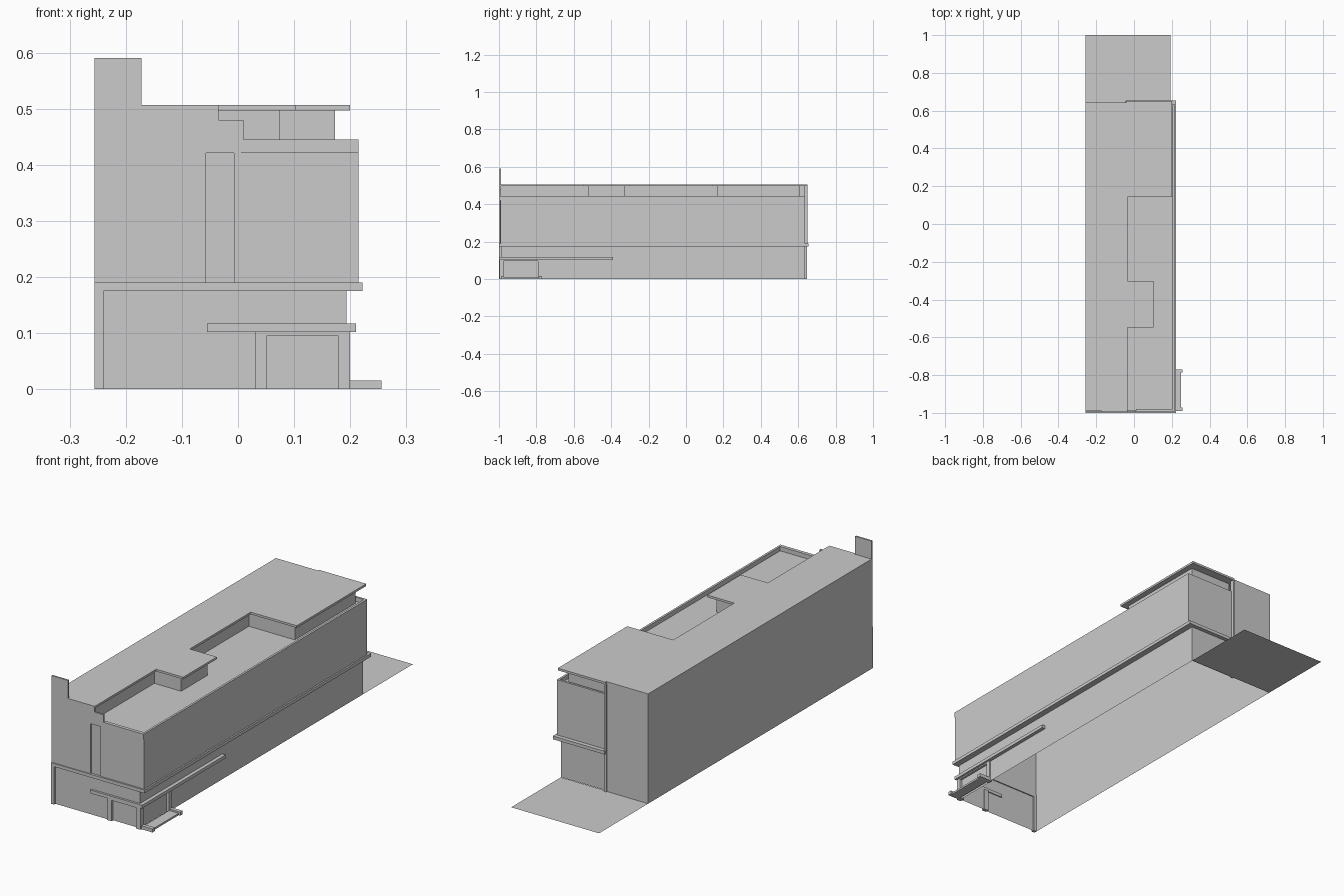
import bpy, bmesh

L, R = -0.256, 0.215          # left wall / upper right wall
F, B = -0.996, 0.642          # front facade / rear wall


def make(name, verts, faces):
    me = bpy.data.meshes.new(name)
    me.from_pydata(verts, [], faces)
    bm = bmesh.new()
    bm.from_mesh(me)
    bmesh.ops.recalc_face_normals(bm, faces=bm.faces)
    bm.to_mesh(me)
    bm.free()
    ob = bpy.data.objects.new(name, me)
    bpy.context.collection.objects.link(ob)
    return ob


def place(p, q, h, axis):
    return (p, q, h) if axis == 'z' else (p, h, q)


def prism(name, outline, h0, h1, axis='z'):
    """Solid made from a closed outline in xy (axis z) or xz (axis y)."""
    n = len(outline)
    verts = [place(p, q, h, axis) for h in (h0, h1) for p, q in outline]
    faces = [tuple(range(n)), tuple(range(2 * n - 1, n - 1, -1))]
    faces += [(i, (i + 1) % n, n + (i + 1) % n, n + i) for i in range(n)]
    return make(name, verts, faces)


def box(name, x0, x1, y0, y1, z0, z1):
    return prism(name, [(x0, y0), (x1, y0), (x1, y1), (x0, y1)], z0, z1)


def walls(name, path, z0, z1):
    """Open run of upright wall faces following a plan path."""
    n = len(path)
    verts = [(x, y, z) for z in (z0, z1) for x, y in path]
    return make(name, verts, [(i, i + 1, n + i + 1, n + i) for i in range(n - 1)])


def flat(name, x0, x1, y0, y1, z):
    return make(name, [(x0, y0, z), (x1, y0, z), (x1, y1, z), (x0, y1, z)], [(0, 1, 2, 3)])


# Left and rear shell, open underneath
walls("left_and_rear_wall", [(L, F), (L, B), (-0.043, B), (-0.043, 0.636)], 0, 0.507)

# Ground floor walls, with a corner left free for the entrance
walls("ground_floor_side_wall", [(-0.043, 0.636), (0.193, 0.636), (0.193, -0.77)], 0, 0.18)
walls("ground_floor_front_wall", [(-0.24, -0.99), (0.03, -0.99)], 0, 0.18)
walls("entrance_upper_wall", [(0.03, -0.99), (0.193, -0.99), (0.193, -0.77)], 0.1, 0.18)

# Upper floor walls
walls("upper_floor_wall", [(0.005, -0.992), (R, -0.992), (R, 0.636), (-0.043, 0.636)], 0.19, 0.445)

# Front facade with stepped top and chimney-like fin
prism("front_facade", [(L, 0.19), (-0.057, 0.19), (-0.057, 0.421), (R, 0.421), (R, 0.445),
                       (0.01, 0.445), (0.01, 0.48), (-0.035, 0.48), (-0.035, 0.507),
                       (-0.172, 0.507), (-0.172, 0.59), (L, 0.59)], F, -0.988, 'y')
walls("tall_window", [(-0.057, -0.989), (-0.007, -0.989)], 0.19, 0.421)
box("window_mullion", -0.007, 0.005, -0.994, -0.986, 0.19, 0.421)

# Ledge between the floors and the frame at the left edge
prism("floor_ledge", [(L, -1), (0.222, -1), (0.222, 0.655), (-0.043, 0.655), (-0.043, 0.636),
                      (0.193, 0.636), (0.193, -0.985), (L, -0.985)], 0.175, 0.19)
box("left_frame", L, -0.24, -1, -0.985, 0, 0.175)

# Terrace floor and parapet
flat("terrace_floor", -0.062, R, -0.988, 0.636, 0.425)
prism("parapet", [(0.01, -0.988), (R, -0.988), (R, 0.636), (-0.043, 0.636), (-0.043, 0.626),
                  (0.205, 0.626), (0.205, -0.98), (0.01, -0.98)], 0.425, 0.445)

# Penthouse walls and overhanging roof
walls("penthouse_wall", [(-0.062, -0.99), (-0.062, -0.522), (0.075, -0.522), (0.075, -0.33),
                         (-0.062, -0.33), (-0.062, 0.168), (0.173, 0.168), (0.173, 0.61),
                         (-0.043, 0.61)], 0.425, 0.497)
prism("roof", [(L, F), (-0.035, F), (-0.035, -0.547), (0.103, -0.547), (0.103, -0.302),
               (-0.035, -0.302), (-0.035, 0.143), (0.2, 0.143), (0.2, 0.65), (-0.043, 0.65),
               (-0.043, B), (L, B)], 0.497, 0.507)

# Rear fins beside the recessed bay
box("rear_upper_fin", -0.047, -0.036, 0.63, 0.65, 0.19, 0.497)
box("rear_lower_fin", -0.047, -0.036, 0.63, 0.648, 0, 0.19)

# Canopy wrapping the front right corner
prism("canopy", [(-0.055, -1), (0.21, -1), (0.21, -0.39), (0.193, -0.39), (0.193, -0.985),
                 (-0.055, -0.985)], 0.102, 0.117)

# Entrance portal: posts, header and recessed panels
box("entrance_left_post", 0.03, 0.052, -0.997, -0.98, 0, 0.102)
box("entrance_corner_post", 0.178, 0.2, -0.997, -0.975, 0, 0.102)
box("entrance_rear_post", 0.185, 0.2, -0.79, -0.77, 0, 0.102)
box("entrance_front_header", 0.052, 0.178, -0.997, -0.985, 0.096, 0.102)
box("entrance_side_header", 0.19, 0.2, -0.975, -0.79, 0.096, 0.102)
walls("entrance_panels", [(0.052, -0.985), (0.188, -0.985), (0.188, -0.78)], 0, 0.102)

# Side step with raised curbs
box("entrance_step", 0.2, 0.248, -0.972, -0.787, 0, 0.009)
for name, y in (("front_curb", -0.99), ("rear_curb", -0.787)):
    box(name, 0.2, 0.256, y, y + 0.018, 0, 0.016)

# Rear yard
flat("rear_yard", L, 0.193, 0.638, 1, 0)
